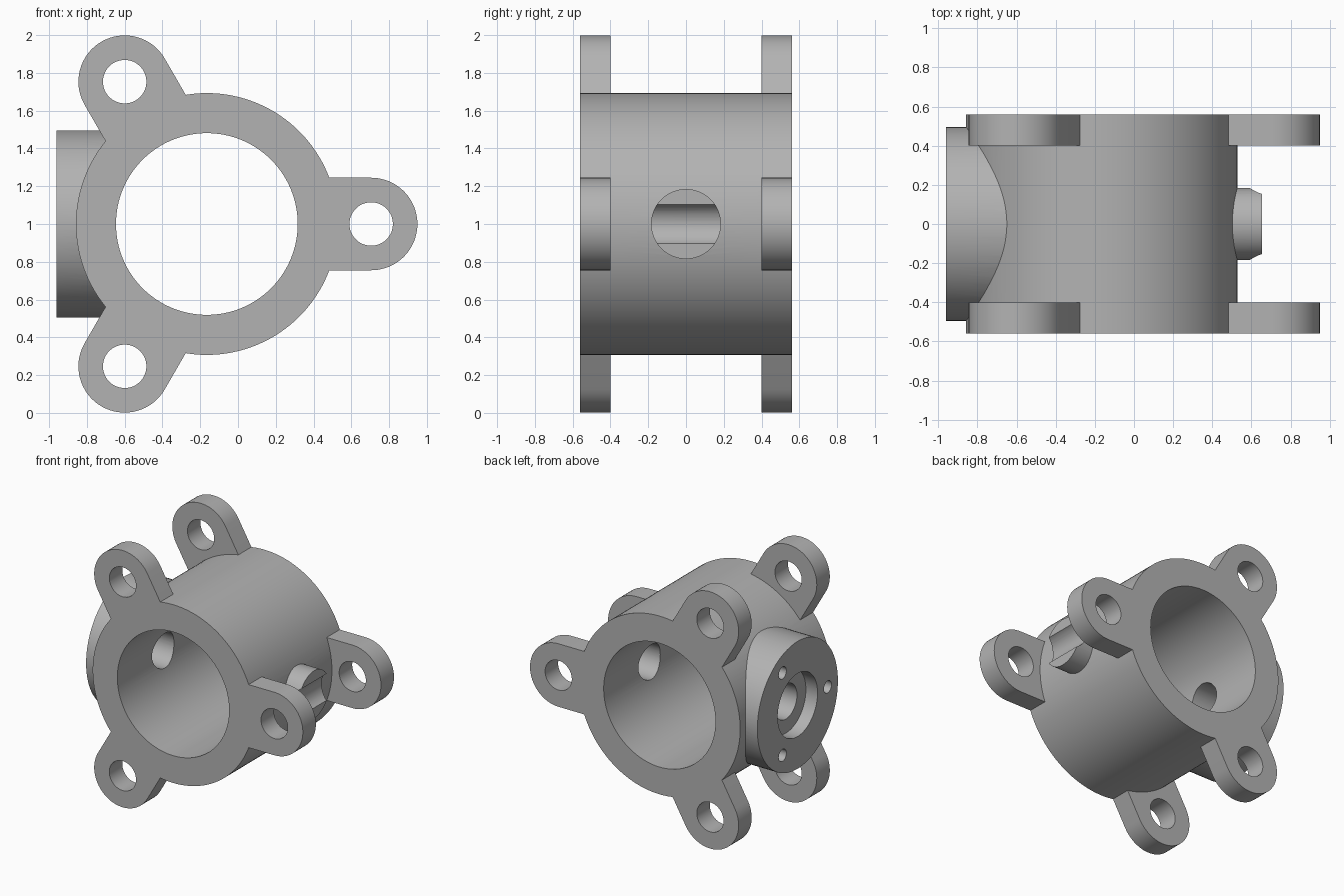
import bpy, bmesh, math
from mathutils import Matrix, Vector

if "Cube" in bpy.data.objects:
    bpy.data.objects.remove(bpy.data.objects["Cube"])

CX, CZ = -0.165, 1.0          # axis of the main bore (runs along y)
HALF = 0.56                   # half length of the housing
LUG_DIST, LUG_R, LUG_T = 0.87, 0.245, 0.16

grey = bpy.data.materials.new("cast grey")
grey.diffuse_color = (0.45, 0.45, 0.45, 1)
grey.use_nodes = True
grey.node_tree.nodes["Principled BSDF"].inputs["Base Color"].default_value = grey.diffuse_color


def make_object(name, bm):
    bmesh.ops.recalc_face_normals(bm, faces=bm.faces)
    mesh = bpy.data.meshes.new(name)
    bm.to_mesh(mesh)
    bm.free()
    mesh.materials.append(grey)
    ob = bpy.data.objects.new(name, mesh)
    bpy.context.collection.objects.link(ob)
    return ob


def cylinder(name, axis, radius, start, end, a, b, segs=64):
    """Cylinder from start to end along x (a, b = y, z) or y (a, b = x, z)."""
    mid = (start + end) / 2
    if axis == "x":
        place = Matrix.Translation((mid, a, b)) @ Matrix.Rotation(math.pi / 2, 4, "Y")
    else:
        place = Matrix.Translation((a, mid, b)) @ Matrix.Rotation(math.pi / 2, 4, "X")
    bm = bmesh.new()
    bmesh.ops.create_cone(bm, cap_ends=True, segments=segs, radius1=radius,
                          radius2=radius, depth=abs(end - start), matrix=place)
    return make_object(name, bm)


def lug(name, angle, y0):
    """Round-ended mounting ear pointing outward at the given angle."""
    pts = [(0.56, LUG_R), (0.56, -LUG_R)]
    for i in range(33):
        t = -math.pi / 2 + math.pi * i / 32
        pts.append((LUG_DIST + LUG_R * math.cos(t), LUG_R * math.sin(t)))
    c, s = math.cos(angle), math.sin(angle)
    bm = bmesh.new()
    face = bm.faces.new([bm.verts.new((CX + r * c - w * s, y0, CZ + r * s + w * c))
                         for r, w in pts])
    ext = bmesh.ops.extrude_face_region(bm, geom=[face])
    bmesh.ops.translate(bm, vec=Vector((0, LUG_T, 0)),
                        verts=[v for v in ext["geom"] if isinstance(v, bmesh.types.BMVert)])
    return make_object(name, bm)


def combine(target, tool, operation):
    mod = target.modifiers.new("combine", "BOOLEAN")
    mod.object, mod.operation, mod.solver = tool, operation, "EXACT"
    bpy.context.view_layer.objects.active = target
    bpy.ops.object.modifier_apply(modifier=mod.name)
    bpy.data.objects.remove(tool)


# Main barrel
housing = cylinder("flanged_housing", "y", 0.693, -HALF, HALF, CX, CZ, 128)

# Solid additions: side port boss, closed pin boss, six ears
angles = [0, 2 * math.pi / 3, 4 * math.pi / 3]
solids = [cylinder("port_boss", "x", 0.495, -0.96, -0.4, 0, CZ, 96),
          cylinder("pin_boss", "x", 0.185, 0.4, 0.655, 0, CZ)]
for ang in angles:
    for y0 in (-HALF, HALF - LUG_T):
        solids.append(lug("mounting_ear", ang, y0))
for part in solids:
    combine(housing, part, "UNION")

# Cut-outs: main bore, port with counterbore, blind pocket in the pin boss
cuts = [cylinder("main_bore", "y", 0.481, -0.7, 0.7, CX, CZ, 128),
        cylinder("port_counterbore", "x", 0.245, -1.1, -0.86, 0, CZ),
        cylinder("port_hole", "x", 0.135, -1.1, -0.4, 0, CZ),
        cylinder("pin_pocket", "x", 0.135, 0.1, 0.55, 0, CZ)]
for ang in angles:
    # Bolt holes through each pair of ears
    cuts.append(cylinder("ear_hole", "y", 0.115, -0.7, 0.7,
                         CX + LUG_DIST * math.cos(ang), CZ + LUG_DIST * math.sin(ang), 48))
    # Small screw holes in the port face
    cuts.append(cylinder("screw_hole", "x", 0.047, -1.1, -0.78,
                         -0.37 * math.cos(ang), CZ + 0.37 * math.sin(ang), 24))
for cut in cuts:
    combine(housing, cut, "DIFFERENCE")

# Smooth curved walls, crisp edges
bpy.ops.object.select_all(action="DESELECT")
housing.select_set(True)
bpy.context.view_layer.objects.active = housing
bpy.ops.object.shade_smooth_by_angle(angle=math.radians(25))
